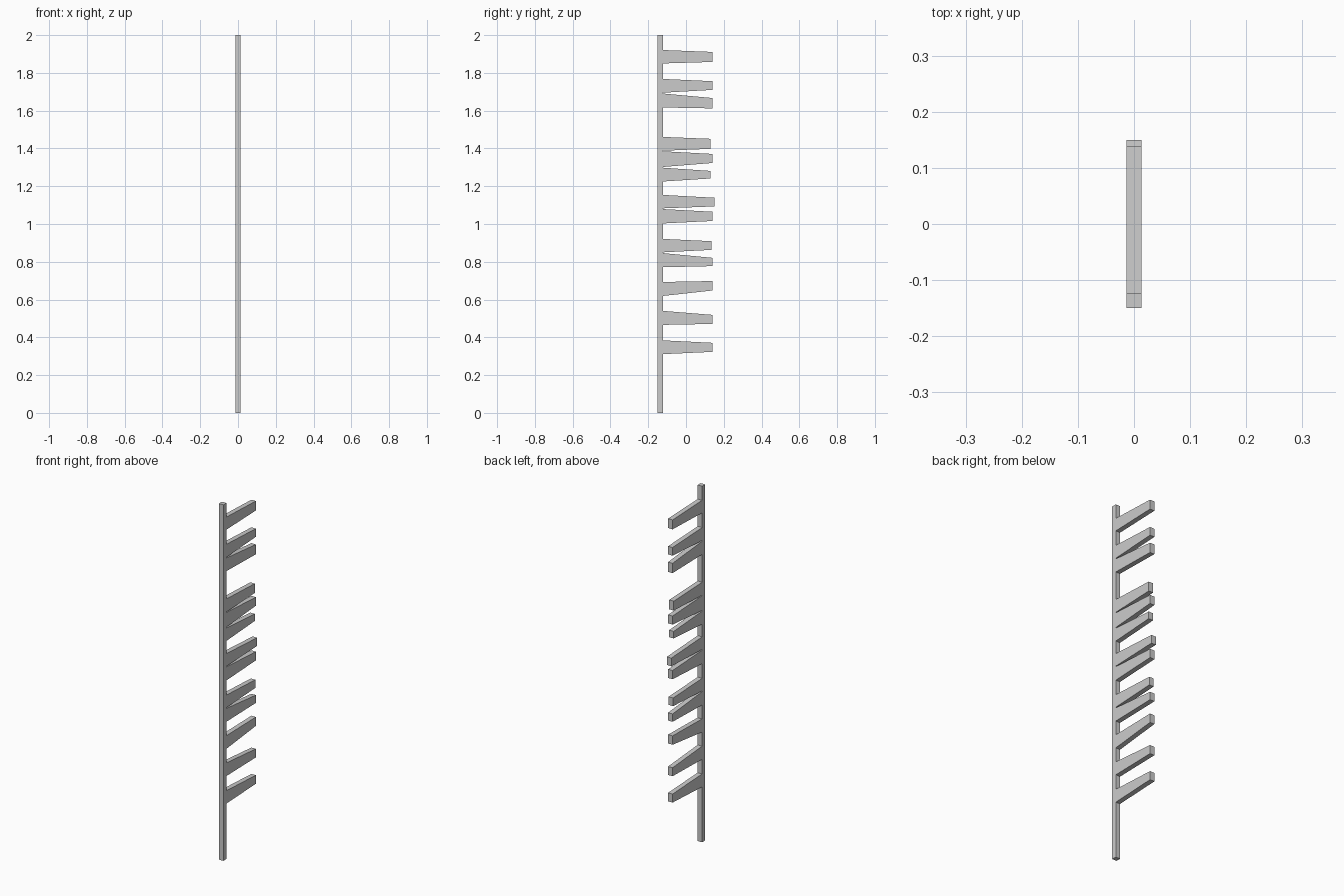
import bpy
import bmesh

if "Cube" in bpy.data.objects:
    bpy.data.objects.remove(bpy.data.objects["Cube"])

HALF_WIDTH = 0.0138
BACK, FACE, HEIGHT = -0.15, -0.123, 2.0

# Teeth, bottom to top: root low/high z, tip low/high z, tip y
TEETH = [
    (0.311, 0.384, 0.323, 0.371, 0.139),
    (0.466, 0.540, 0.471, 0.519, 0.139),
    (0.619, 0.693, 0.648, 0.698, 0.139),
    (0.771, 0.846, 0.777, 0.821, 0.139),
    (0.850, 0.921, 0.863, 0.909, 0.134),
    (1.003, 1.079, 1.016, 1.065, 0.139),
    (1.083, 1.154, 1.093, 1.139, 0.150),
    (1.225, 1.298, 1.241, 1.281, 0.129),
    (1.302, 1.385, 1.323, 1.371, 0.139),
    (1.388, 1.461, 1.398, 1.451, 0.129),
    (1.617, 1.691, 1.612, 1.667, 0.139),
    (1.695, 1.768, 1.710, 1.756, 0.139),
    (1.850, 1.921, 1.858, 1.911, 0.139),
]

# Side outline of the post with all its tapered teeth
outline = [(BACK, 0), (FACE, 0)]
for root_lo, root_hi, tip_lo, tip_hi, tip_y in TEETH:
    outline += [(FACE, root_lo), (tip_y, tip_lo), (tip_y, tip_hi), (FACE, root_hi)]
outline += [(FACE, HEIGHT), (BACK, HEIGHT)]

# Extrude the outline across the width, giving one closed solid
bm = bmesh.new()
side = bm.faces.new([bm.verts.new((-HALF_WIDTH, y, z)) for y, z in outline])
result = bmesh.ops.extrude_face_region(bm, geom=[side], use_keep_orig=True)
moved = [g for g in result["geom"] if isinstance(g, bmesh.types.BMVert)]
bmesh.ops.translate(bm, verts=moved, vec=(2 * HALF_WIDTH, 0, 0))
bmesh.ops.recalc_face_normals(bm, faces=bm.faces)
bmesh.ops.triangulate(bm, faces=[f for f in bm.faces if len(f.verts) > 4])

mesh = bpy.data.meshes.new("toothed_post")
bm.to_mesh(mesh)
bm.free()
bpy.context.collection.objects.link(bpy.data.objects.new("toothed_post", mesh))
